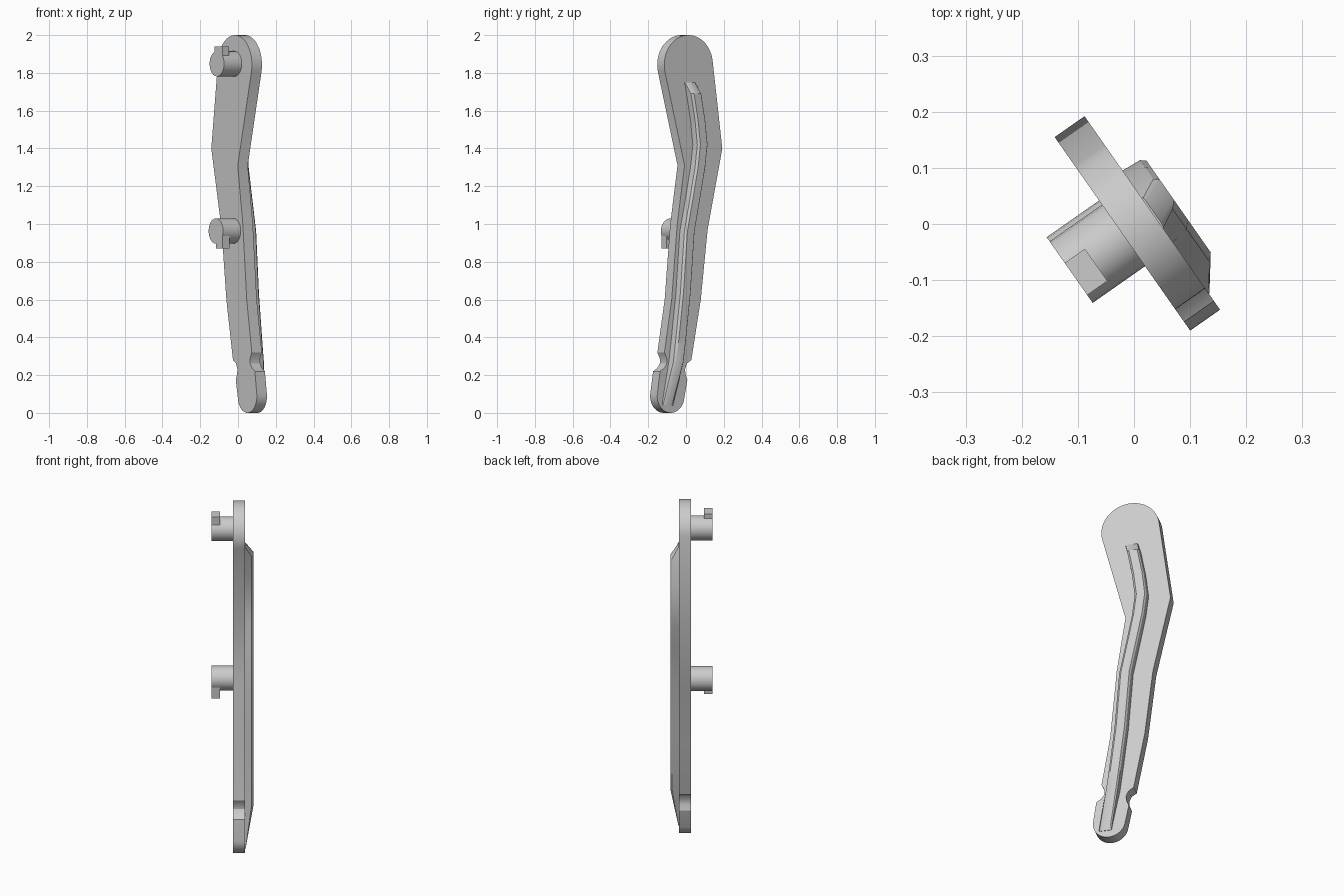
import bpy, bmesh
from math import sin, cos, radians
from mathutils import Matrix

cube = bpy.data.objects.get("Cube")
if cube:
    bpy.data.objects.remove(cube, do_unlink=True)

grey = bpy.data.materials.new("mid grey")
grey.use_nodes = True
grey.diffuse_color = (0.6, 0.6, 0.6, 1)
grey.node_tree.nodes["Principled BSDF"].inputs["Base Color"].default_value = (0.6, 0.6, 0.6, 1)

# Parts are built with the lever face in local XZ, then turned about z
TURN = Matrix.Rotation(radians(-55), 4, 'Z')
BACK, FACE, RIB, PIN_END = -0.027, 0.038, 0.083, -0.141


def finish(name, bm):
    bmesh.ops.recalc_face_normals(bm, faces=bm.faces)
    bm.transform(TURN)
    mesh = bpy.data.meshes.new(name)
    bm.to_mesh(mesh)
    bm.free()
    mesh.materials.append(grey)
    obj = bpy.data.objects.new(name, mesh)
    bpy.context.collection.objects.link(obj)
    bpy.ops.object.select_all(action='DESELECT')
    bpy.context.view_layer.objects.active = obj
    obj.select_set(True)
    bpy.ops.object.shade_smooth_by_angle(angle=radians(30))
    return obj


def arc(x, z, r, start, end, steps):
    angles = [radians(start + (end - start) * i / steps) for i in range(steps + 1)]
    return [(x + r * cos(a), z + r * sin(a)) for a in angles]


def slab(name, outline, y0, y1):
    """Extrude an XZ outline from y0 to y1."""
    bm = bmesh.new()
    face = bm.faces.new([bm.verts.new((x, y0, z)) for x, z in outline])
    out = bmesh.ops.extrude_face_region(bm, geom=[face])
    moved = [v for v in out["geom"] if isinstance(v, bmesh.types.BMVert)]
    bmesh.ops.translate(bm, verts=moved, vec=(0, y1 - y0, 0))
    return finish(name, bm)


# Lever plate: round head, bent arm, notched neck and round tip
left_edge = [(-0.208, 1.4), (-0.113, 0.97), (-0.069, 0.6), (-0.008, 0.28),
             (0.02, 0.262), (0.033, 0.232), (0.03, 0.205), (0.018, 0.175)]
right_edge = [(0.194, 0.22), (0.167, 0.237), (0.15, 0.262), (0.149, 0.285),
              (0.166, 0.32), (0.119, 0.6), (0.083, 1.0), (0.036, 1.31)]
head = arc(0.01, 1.843, 0.157, -14, 172, 28)
tip = arc(0.125, 0.088, 0.088, 195, 368, 20)
slab("lever_plate", head + left_edge + tip + right_edge, BACK, FACE)

# Raised rib: (height, centre, rise), swept with a tapered section
stations = [(1.75, 0.005, 0), (1.69, -0.012, 1), (1.55, -0.038, 1),
            (1.42, -0.053, 1), (1.3, -0.038, 1), (1.15, -0.008, 1),
            (0.96, 0.031, 1), (0.63, 0.057, 1), (0.4, 0.085, 1),
            (0.27, 0.102, 1), (0.04, 0.147, 0)]
section = [(-0.037, 0), (-0.034, 0.8), (-0.027, 1), (0.018, 1), (0.03, 0.75), (0.036, 0)]
bm = bmesh.new()
rings = []
for z, centre, rise in stations:
    height = 0.003 + (RIB - FACE - 0.003) * rise
    rings.append([bm.verts.new((centre + dx, FACE - 0.004 if k == 0 else FACE + height * k, z))
                  for dx, k in section])
for a, b in zip(rings, rings[1:]):
    for i in range(len(section)):
        j = (i + 1) % len(section)
        bm.faces.new((a[i], a[j], b[j], b[i]))
bm.faces.new(rings[0])
bm.faces.new(rings[-1])
finish("raised_rib", bm)

# Two pins with locking tabs pointing away from each other
for name, x, z, way, tab in (("upper", 0.006, 1.848, 1, (-0.014, 0.056)),
                             ("lower", -0.003, 0.963, -1, (0.0, 0.058))):
    slab(name + "_pin", arc(x, z, 0.067, 0, 345, 23), BACK + 0.005, PIN_END)
    a, b = tab
    root, end = z + 0.02 * way, z + 0.092 * way
    slab(name + "_tab", [(a, root), (b, root), (b, end), (a, end)], -0.097, PIN_END)
